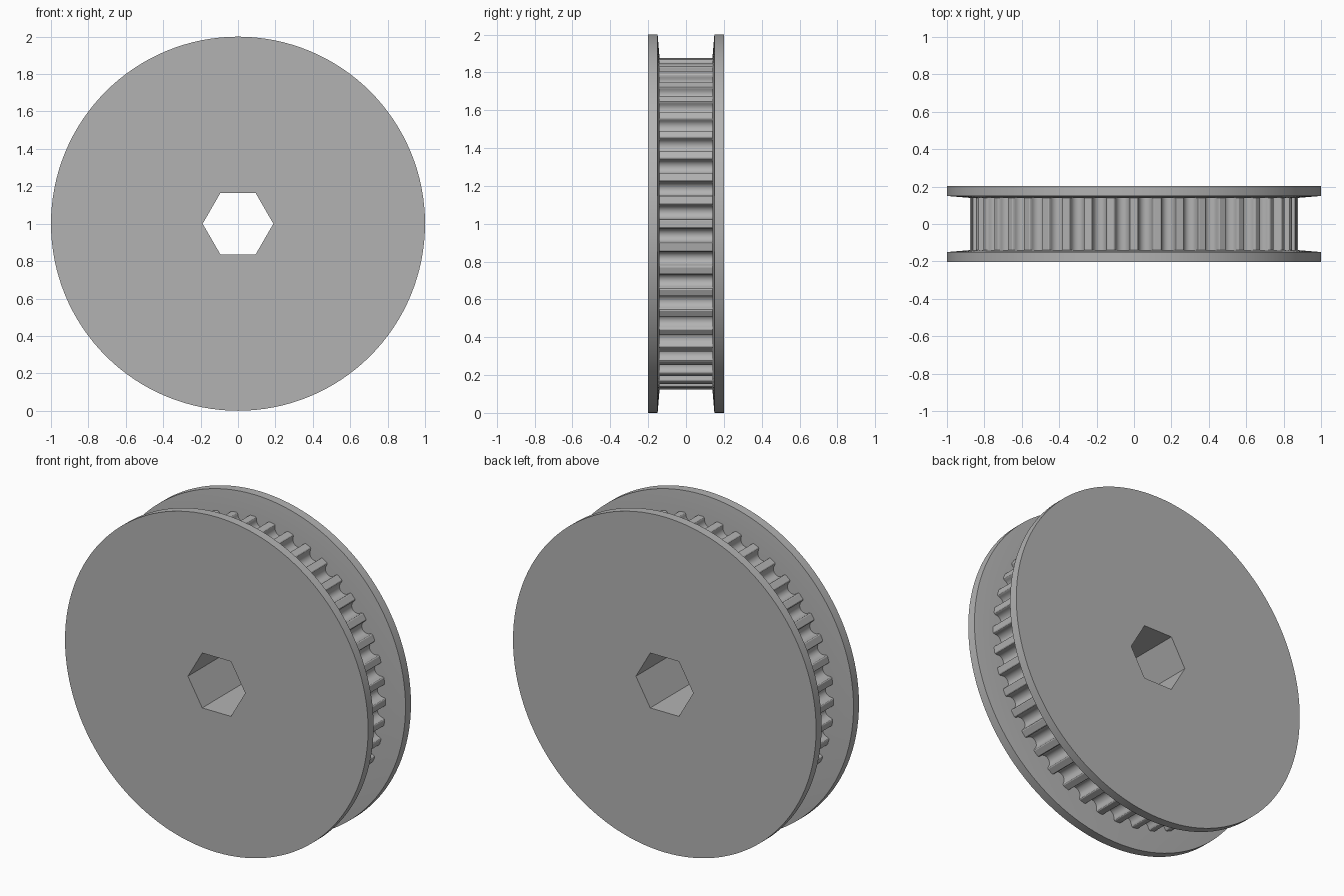
import bpy, bmesh, math
from math import sin, cos, pi, radians

default = bpy.data.objects.get("Cube")
if default:
    bpy.data.objects.remove(default, do_unlink=True)

HALF_WIDTH = 0.202
CENTRE_Z = 1.0
TOOTH_COUNT = 44
TOOTH_RADIUS = 0.877

grey = bpy.data.materials.new("plain grey")
grey.use_nodes = True
colour = (0.45, 0.45, 0.45, 1)
grey.diffuse_color = colour
grey.node_tree.nodes["Principled BSDF"].inputs["Base Color"].default_value = colour


def circle(radius, count):
    return [(radius * cos(2 * pi * i / count), radius * sin(2 * pi * i / count))
            for i in range(count)]


def loft(name, sections):
    """Capped solid along y through (y, outline) sections."""
    bm = bmesh.new()
    rings = [[bm.verts.new((x, y, z + CENTRE_Z)) for x, z in outline]
             for y, outline in sections]
    for a, b in zip(rings, rings[1:]):
        n = len(a)
        for i in range(n):
            j = (i + 1) % n
            bm.faces.new((a[i], a[j], b[j], b[i]))
    bm.faces.new(rings[0])
    bm.faces.new(rings[-1])
    bmesh.ops.recalc_face_normals(bm, faces=bm.faces)
    mesh = bpy.data.meshes.new(name)
    bm.to_mesh(mesh)
    bm.free()
    mesh.materials.append(grey)
    obj = bpy.data.objects.new(name, mesh)
    bpy.context.collection.objects.link(obj)
    return obj


def toothed_outline():
    """Round-bottomed grooves with softened tooth tips, a tooth on the x axis."""
    half = [(0.046, 0), (0.041, 0.003), (0.038, 0.009)]
    arc = [(0.037 * cos(a), 0.016 + 0.037 * sin(a))
           for a in (pi * k / 12 for k in range(13))]
    groove = half + arc + [(-t, d) for t, d in reversed(half)]
    points = []
    for i in range(TOOTH_COUNT):
        middle = 2 * pi * (i + 0.5) / TOOTH_COUNT
        for t, depth in groove:
            angle = middle - t / TOOTH_RADIUS
            r = TOOTH_RADIUS - depth
            points.append((r * cos(angle), r * sin(angle)))
    return points


# Toothed core and the two flanges, tapered on their inner sides
parts = [loft("toothed_core", [(-0.141, toothed_outline()), (0.141, toothed_outline())])]
for name, side in (("front_flange", -1), ("back_flange", 1)):
    parts.append(loft(name, [(side * HALF_WIDTH, circle(1, 128)),
                             (side * 0.15, circle(1, 128)),
                             (side * 0.139, circle(0.87, 128))]))

# Hexagonal bore cut through every part
cutter = loft("bore_cutter", [(-0.5, circle(0.189, 6)), (0.5, circle(0.189, 6))])
cutter.hide_render = True
for part in parts:
    cut = part.modifiers.new("bore", 'BOOLEAN')
    cut.operation = 'DIFFERENCE'
    cut.solver = 'EXACT'
    cut.object = cutter
    bpy.ops.object.select_all(action='DESELECT')
    part.select_set(True)
    bpy.context.view_layer.objects.active = part
    bpy.ops.object.modifier_apply(modifier=cut.name)
    bpy.ops.object.shade_smooth_by_angle(angle=radians(30))
bpy.data.objects.remove(cutter, do_unlink=True)
